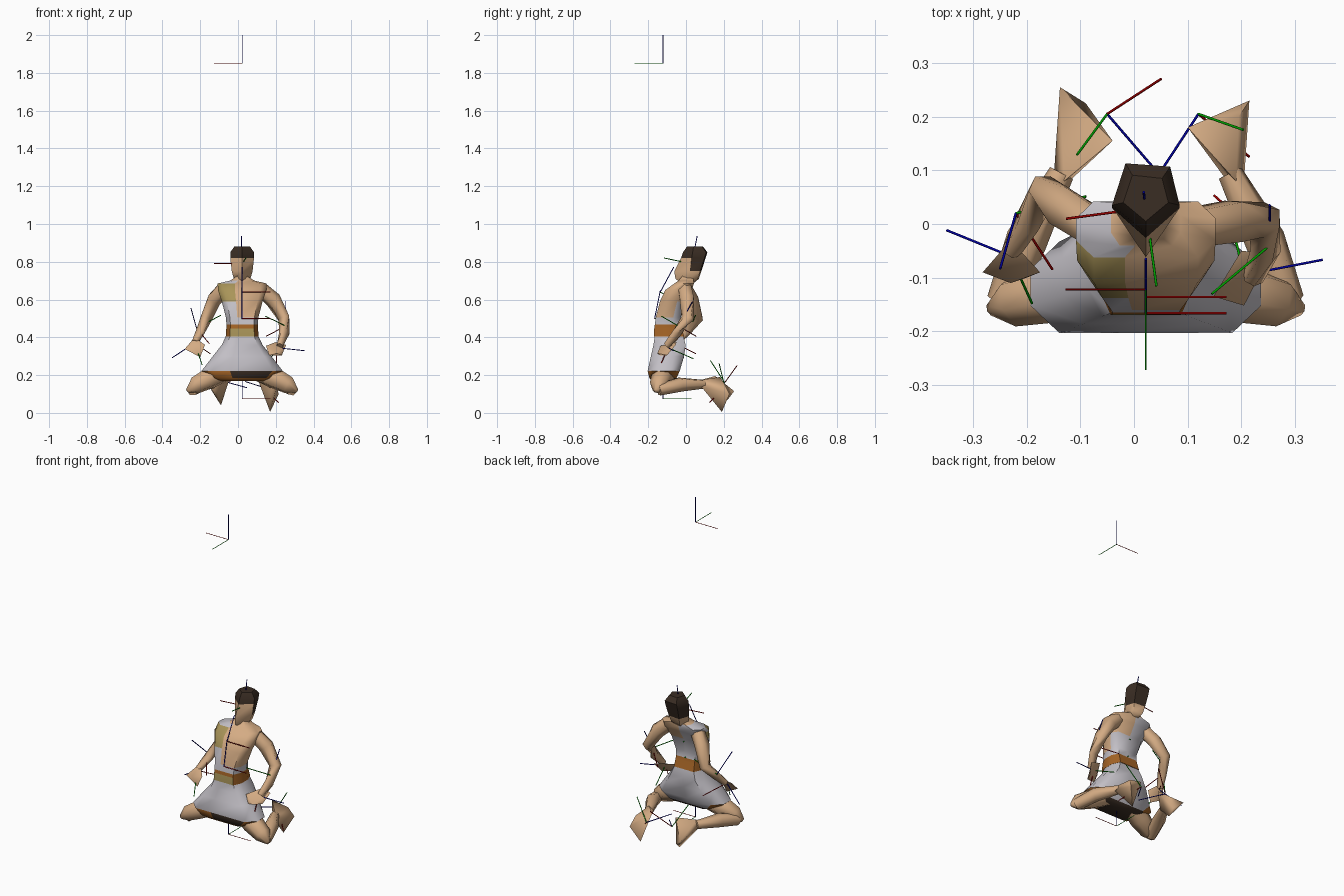
import bpy, bmesh, math
from mathutils import Vector

if "Cube" in bpy.data.objects:
    bpy.data.objects.remove(bpy.data.objects["Cube"])

V = Vector
CX = 0.022  # body midline


def material(name, rgb):
    m = bpy.data.materials.new(name)
    m.diffuse_color = (*rgb, 1)
    m.use_nodes = True
    m.node_tree.nodes["Principled BSDF"].inputs["Base Color"].default_value = m.diffuse_color
    return m


skin = material("skin", (0.66, 0.41, 0.23))
cloth = material("pale cloth", (0.55, 0.53, 0.57))
hair = material("dark brown", (0.042, 0.026, 0.017))
gold = material("gold trim", (0.40, 0.30, 0.10))
belt = material("orange brown", (0.38, 0.13, 0.02))
red = material("axis red", (0.32, 0.0, 0.0))
green = material("axis green", (0.0, 0.36, 0.0))
blue = material("axis blue", (0.0, 0.0, 0.32))


def finish(name, bm, mats, rule=None, smooth=40):
    bmesh.ops.recalc_face_normals(bm, faces=bm.faces)
    if rule:
        for f in bm.faces:
            f.material_index = rule(f.calc_center_median(), f)
    me = bpy.data.meshes.new(name)
    bm.to_mesh(me)
    bm.free()
    for m in mats:
        me.materials.append(m)
    ob = bpy.data.objects.new(name, me)
    bpy.context.collection.objects.link(ob)
    bpy.ops.object.select_all(action='DESELECT')
    ob.select_set(True)
    bpy.context.view_layer.objects.active = ob
    bpy.ops.object.shade_smooth_by_angle(angle=math.radians(smooth))
    return ob


def loft(name, rings, mats, rule=None, smooth=40):
    """Skin a stack of equal-sized point rings and cap both ends."""
    bm = bmesh.new()
    vs = [[bm.verts.new(p) for p in r] for r in rings]
    n = len(vs[0])
    for a, b in zip(vs, vs[1:]):
        for i in range(n):
            j = (i + 1) % n
            bm.faces.new((a[i], a[j], b[j], b[i]))
    bm.faces.new(vs[0])
    bm.faces.new(vs[-1])
    return finish(name, bm, mats, rule, smooth)


def limb(name, path, sides=6):
    """Tapered tube through (x, y, z, radius) points."""
    pts = [V(p[:3]) for p in path]
    rings = []
    for i, p in enumerate(pts):
        t = (pts[min(i + 1, len(pts) - 1)] - pts[max(i - 1, 0)]).normalized()
        u = t.cross(V((0.1, 0.3, 1))).normalized()
        w = t.cross(u)
        angles = [2 * math.pi * k / sides for k in range(sides)]
        rings.append([p + (u * math.cos(a) + w * math.sin(a)) * path[i][3] for a in angles])
    loft(name, rings, [skin], smooth=75)


def hull(name, points):
    bm = bmesh.new()
    for p in points:
        bm.verts.new(p)
    bmesh.ops.convex_hull(bm, input=bm.verts)
    finish(name, bm, [skin], smooth=75)


def mirror(path):
    return [(2 * CX - p[0], *p[1:]) for p in path]


# Dress and torso: ten-sided rings as (z, centre y, half width, half depth)
SHAPE = [(-.3, -1), (.75, -1), (1, -.4), (1, .4), (.75, 1),
         (0, 1), (-.75, 1), (-1, .4), (-1, -.4), (-.75, -1)]


def body_ring(z, cy, rx, ry):
    return [(CX + a * rx, cy + b * ry, z) for a, b in SHAPE]


skirt = [(.168, -.12, .12, .055), (.184, -.122, .17, .072), (.222, -.118, .215, .085),
         (.30, -.098, .155, .088), (.36, -.087, .108, .085), (.412, -.09, .083, .075)]


def skirt_colour(c, f):
    if c.z > .215 or (c.z > .184 and c.y > -.06):
        return 0
    if c.z < .17:
        return 2
    if c.z < .184:
        return 1 if c.y < -.13 else 2
    return 2 if c.y < -.18 and CX < c.x < CX + .12 else 1


loft("skirt", [body_ring(*r) for r in skirt], [cloth, belt, hair], skirt_colour, 60)

torso = [(.405, -.09, .087, .080), (.448, -.095, .084, .073), (.467, -.096, .083, .069),
         (.505, -.094, .086, .066), (.59, -.073, .108, .065), (.65, -.040, .128, .070),
         (.685, -.01, .130, .052), (.70, .0, .065, .04), (.72, .008, .034, .03),
         (.76, .015, .032, .03)]


def torso_colour(c, f):
    if c.z < .46:
        front = c.y < -.14 and abs(c.x - CX) < .06
        return 3 if front and c.z < .44 else 2
    bare = .5 if c.y < -.05 else .575
    if c.z > .70 or (c.x > CX - .01 and c.z > bare):
        return 0
    if .60 < c.z < .68 and c.y < -.03:
        return 3
    return 1


loft("torso", [body_ring(*r) for r in torso], [skin, cloth, belt, gold], torso_colour, 60)

# Head: five-sided rings as (z, front y, half width, side y, back y)
head = [(.69, -.03, .026, .0, .04), (.71, -.056, .044, .01, .062), (.75, -.062, .055, .02, .075),
        (.82, -.026, .063, .03, .098), (.85, -.016, .063, .035, .107), (.88, .005, .042, .04, .085)]
loft("head", [[(CX, f, z), (CX + w, s, z), (CX + w * .72, b, z), (CX - w * .6, b + .006, z),
               (CX - w, s, z)] for z, f, w, s, b in head], [skin, hair],
     lambda c, f: 1 if c.z > .82 or (c.z > .735 and c.y > .03) else 0, 50)

# Folded legs, thighs spread to the sides
thigh = [(-.03, -.09, .225, .045), (-.14, -.125, .19, .060),
         (-.225, -.145, .146, .048), (-.268, -.159, .116, .012)]
shin = [(-.243, -.145, .122, .032), (-.20, -.03, .15, .039), (-.135, .095, .152, .024)]
for side, fn in (("left", list), ("right", mirror)):
    limb(side + "_thigh", fn(thigh))
    limb(side + "_shin", fn(shin))
hull("left_foot", [(-.15, .08, .14), (-.115, .085, .135), (-.13, .08, .175), (-.138, .255, .115),
                   (-.09, .225, .075), (-.04, .155, .195), (-.09, .19, .04)])
hull("right_foot", [(.205, .08, .14), (.17, .085, .135), (.19, .08, .175), (.215, .23, .10),
                    (.10, .18, .19), (.17, .19, .005), (.195, .20, .16)])

# Arms, one hanging and one resting on the hip
limb("left_arm", [(-.075, -.005, .655, .04), (-.125, .025, .60, .042), (-.168, .062, .50, .031),
                  (-.20, .0, .43, .025), (-.228, -.05, .375, .018)])
limb("right_arm", [(.12, -.005, .655, .04), (.185, .005, .60, .043), (.243, .008, .50, .034),
                   (.245, -.05, .42, .028), (.222, -.10, .355, .02)])
hull("left_hand", [(-.282, -.09, .338), (-.23, -.03, .40), (-.175, -.09, .36),
                   (-.20, -.10, .295), (-.23, -.11, .35)])
hull("right_hand", [(.255, -.055, .36), (.20, -.05, .375), (.148, -.135, .355),
                    (.165, -.14, .305), (.205, -.152, .315), (.232, -.10, .305)])


# Joint axis markers: thin round rods along x, y and z
def axes(name, origin, x, z, r=.0024, length=.15, sides=8):
    o, x, z = V(origin), V(x).normalized(), V(z).normalized()
    y = z.cross(x).normalized()
    z = x.cross(y)
    bm = bmesh.new()
    for k, (d, u, w) in enumerate(((x, y, z), (y, z, x), (z, x, y))):
        turn = [2 * math.pi * i / sides for i in range(sides)]
        ends = [[bm.verts.new(o + d * t + (u * math.cos(a) + w * math.sin(a)) * r)
                 for a in turn] for t in (0, length)]
        faces = [bm.faces.new(e) for e in ends]
        for i in range(sides):
            j = (i + 1) % sides
            faces.append(bm.faces.new((ends[0][i], ends[0][j], ends[1][j], ends[1][i])))
        for f in faces:
            f.material_index = k
    finish(name, bm, [red, green, blue], smooth=60)


axes("upper_axes", (CX, -.122, 1.85), (-1, 0, 0), (0, 0, 1), .0016)
axes("ground_axes", (CX, -.122, .075), (1, 0, 0), (0, 0, 1), .0016)
axes("waist_axes", (CX, -.166, .50), (1, 0, 0), (0, .03, .147))
axes("chest_axes", (CX, -.136, .64), (1, 0, 0), (0, .07, .13))
axes("head_axes", (CX, .03, .79), (-.147, -.02, 0), (0, .03, .147))
axes("left_elbow_axes", (-.22, .02, .45), (.065, -.10, -.08), (-.025, -.11, .10))
axes("right_elbow_axes", (.253, -.04, .46), (-.69, .62, -.36), (0, .5, .87))
axes("left_hand_axes", (-.23, -.06, .37), (.57, .77, -.39), (-.8, .33, -.53))
axes("right_hand_axes", (.205, -.095, .345), (-.003, -.06, -.137), (.14, .04, .015))
axes("left_foot_axes", (-.05, .205, .16), (.10, .065, .09), (.09, -.105, -.025))
axes("right_foot_axes", (.12, .205, .14), (.095, -.08, -.085), (-.073, -.112, .023))
